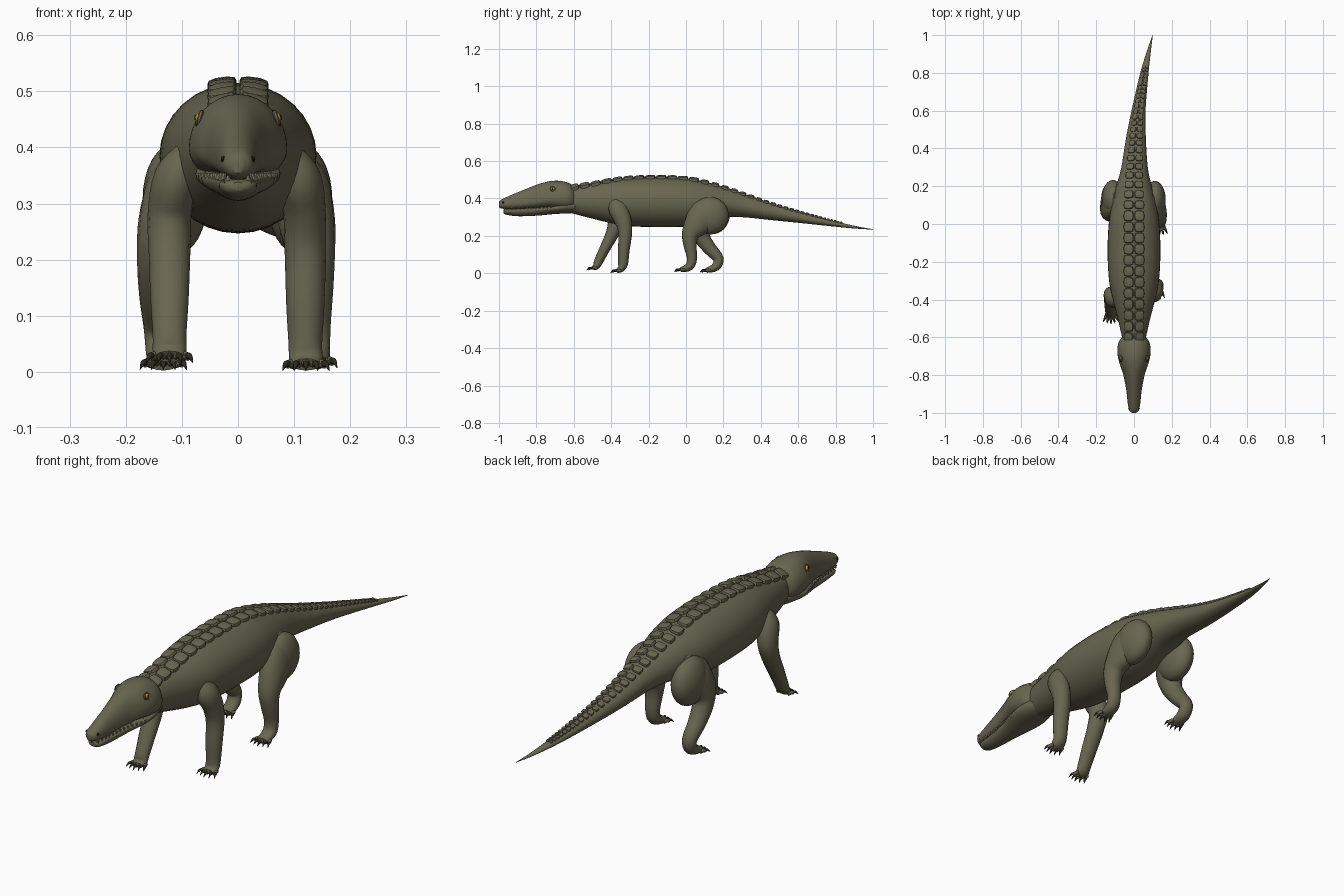
import bpy, bmesh, math
from mathutils import Vector, Matrix

cube = bpy.data.objects.get("Cube")
if cube:
    bpy.data.objects.remove(cube, do_unlink=True)


def material(name, rgb, rough=0.8):
    m = bpy.data.materials.new(name)
    m.use_nodes = True
    m.diffuse_color = (*rgb, 1)
    shader = m.node_tree.nodes["Principled BSDF"]
    shader.inputs["Base Color"].default_value = (*rgb, 1)
    shader.inputs["Roughness"].default_value = rough
    return m


SKIN = material("olive_skin", (0.14, 0.132, 0.08))
CLAW = material("dark_claw", (0.025, 0.023, 0.014))
EYE = material("amber_eye", (0.55, 0.28, 0.02))
BLACK = material("black_pupil", (0.01, 0.01, 0.008))
TOOTH = material("tan_tooth", (0.28, 0.25, 0.16))


def finish(name, bm, mat, angle=50):
    bmesh.ops.recalc_face_normals(bm, faces=bm.faces)
    mesh = bpy.data.meshes.new(name)
    bm.to_mesh(mesh)
    bm.free()
    mesh.materials.append(mat)
    ob = bpy.data.objects.new(name, mesh)
    bpy.context.collection.objects.link(ob)
    bpy.ops.object.select_all(action='DESELECT')
    ob.select_set(True)
    bpy.context.view_layer.objects.active = ob
    bpy.ops.object.shade_smooth_by_angle(angle=math.radians(angle))
    return ob


def smooth_keys(keys, steps):
    """Catmull-Rom samples through rows of numbers."""
    out, n = [], len(keys)
    for i in range(n - 1):
        rows = [keys[max(i - 1, 0)], keys[i], keys[i + 1], keys[min(i + 2, n - 1)]]
        for s in range(steps):
            t = s / steps
            out.append([b + 0.5 * t * (c - a + t * (2*a - 5*b + 4*c - d + t * (3*(b - c) + d - a)))
                        for a, b, c, d in zip(*rows)])
    out.append(list(keys[-1]))
    return out


def loft(bm, rings):
    rows = [[bm.verts.new(p) for p in r] for r in rings]
    n = len(rows[0])
    for a, b in zip(rows, rows[1:]):
        for i in range(n):
            j = (i + 1) % n
            bm.faces.new((a[i], a[j], b[j], b[i]))
    bm.faces.new(rows[0])
    bm.faces.new(rows[-1])


def trunk(name, keys, sides=32):
    """Loft along y; rows are y, centre x, half width, top, widest height, bottom."""
    rows, rings = smooth_keys(keys, 5), []
    for y, cx, w, top, mid, bot in rows:
        ring = []
        for k in range(sides):
            a = math.tau * k / sides
            s = math.sin(a)
            ring.append((cx + w * math.cos(a), y, mid + s * (top - mid if s > 0 else mid - bot)))
        rings.append(ring)
    bm = bmesh.new()
    loft(bm, rings)
    finish(name, bm, SKIN)
    return rows


def sample(rows, y):
    for a, b in zip(rows, rows[1:]):
        if a[0] <= y <= b[0]:
            t = (y - a[0]) / (b[0] - a[0])
            return [p + (q - p) * t for p, q in zip(a, b)]
    return rows[-1]


def tube(bm, keys, sides=16, steps=4):
    """Rounded limb; rows are x, y, z, radius across, radius fore and aft."""
    rows = smooth_keys(keys, steps)
    pts = [Vector(r[:3]) for r in rows]
    rings = []
    for i, r in enumerate(rows):
        along = (pts[min(i + 1, len(pts) - 1)] - pts[max(i - 1, 0)]).normalized()
        side = (Vector((1, 0, 0)) - along * along.x).normalized()
        fore = along.cross(side)
        rings.append([pts[i] + side * r[3] * math.cos(a) + fore * r[4] * math.sin(a)
                      for a in (math.tau * k / sides for k in range(sides))])
    loft(bm, rings)


def ball(bm, centre, size, segs=16):
    bmesh.ops.create_uvsphere(bm, u_segments=segs, v_segments=segs // 2, radius=1,
                              matrix=Matrix.Translation(centre) @ Matrix.Diagonal((*size, 1)))


# Torso and tail
torso = trunk("torso_and_tail", [
    (-.67, 0, .045, .45, .39, .335), (-.6, 0, .063, .468, .39, .318), (-.5, 0, .086, .482, .385, .292),
    (-.4, 0, .112, .5, .385, .268), (-.3, 0, .132, .511, .385, .252), (-.15, 0, .14, .515, .385, .247),
    (0, 0, .134, .509, .38, .25), (.1, 0, .118, .49, .378, .272), (.2, 0, .094, .463, .372, .298),
    (.3, .003, .07, .43, .36, .3), (.45, .01, .053, .378, .33, .285), (.6, .024, .037, .333, .3, .27),
    (.8, .055, .022, .278, .263, .249), (.92, .08, .01, .25, .244, .238), (1, .099, .001, .236, .235, .234)])

# Skull with upper jaw, and lower jaw
skull = trunk("skull", [
    (-1, 0, .01, .382, .37, .354), (-.985, 0, .026, .395, .37, .346), (-.94, 0, .034, .416, .37, .342),
    (-.88, 0, .041, .441, .375, .343), (-.8, 0, .056, .473, .385, .346), (-.74, 0, .076, .49, .395, .348),
    (-.69, 0, .087, .495, .398, .34), (-.64, 0, .085, .488, .398, .333), (-.61, 0, .072, .473, .395, .34),
    (-.585, 0, .045, .45, .39, .35)])
jaw = trunk("lower_jaw", [
    (-.977, 0, .012, .338, .331, .323), (-.96, 0, .031, .343, .333, .313), (-.9, 0, .037, .347, .335, .305),
    (-.8, 0, .05, .353, .34, .308), (-.7, 0, .074, .365, .35, .317), (-.63, 0, .071, .385, .36, .32),
    (-.57, 0, .05, .39, .36, .325)])

# Teeth along both jaws
bm = bmesh.new()
for i in range(13):
    y = -.972 + i * .021
    for side in (-1, 1):
        for rows, flip, z in ((skull, math.pi, .345), (jaw, 0, .35)):
            if flip == 0 and i % 3:
                continue
            x = side * sample(rows, y)[2] * .83
            bmesh.ops.create_cone(bm, cap_ends=True, segments=6, radius1=.0045, radius2=.0005, depth=.018,
                                  matrix=Matrix.Translation((x, y, z)) @ Matrix.Rotation(flip, 4, 'X'))
finish("teeth", bm, TOOTH)


# Eyes with lids, and nostrils
def on_skull(side, y, z):
    _, cx, w, top, mid, _ = sample(skull, y)
    return Vector((side * w * math.sqrt(max(0, 1 - ((z - mid) / (top - mid)) ** 2)), y, z))


eyes, pupils, lids, nostrils = (bmesh.new() for _ in range(4))
for side in (-1, 1):
    p = on_skull(side, -.712, .452)
    ball(eyes, p, (.008, .011, .010))
    ball(pupils, p + Vector((side * .0065, -.002, .001)), (.0025, .003, .006), 8)
    ring = []
    for k in range(16):
        a = math.tau * k / 16
        c = p + Vector((side * -.004 * math.sin(a), .014 * math.cos(a), .011 * math.sin(a)))
        ring.append([c + Vector((.004 * math.cos(b), .004 * math.sin(b) * math.cos(a), .004 * math.sin(b) * math.sin(a)))
                     for b in (math.tau * j / 6 for j in range(6))])
    loft(lids, ring + [ring[0]])
    ball(nostrils, on_skull(side, -.978, .379) * 1, (.004, .006, .006), 8)
finish("eyes", eyes, EYE)
finish("pupils", pupils, BLACK)
finish("eyelids", lids, SKIN)
finish("nostrils", nostrils, BLACK)

# Two rows of rounded square plates down the back and tail
bm = bmesh.new()
y = -.6
while y < .84:
    _, cx, w, top, mid, _ = sample(torso, y)
    slope = (sample(torso, y + .02)[3] - sample(torso, y - .02)[3]) / .04
    half = max(.006, .026 if y < .1 else .026 - (y - .1) * .026)
    off = min(half * 1.08, w * .55)
    drop = math.sqrt(1 - (off / w) ** 2)
    roll = math.atan((top - mid) * off / (w * w * drop))
    length = half * 1.06 if y < .1 else half * .85
    for side in (-1, 1):
        place = (Matrix.Translation((cx + side * off, y, mid + (top - mid) * drop))
                 @ Matrix.Rotation(math.atan(slope) + .06, 4, 'X') @ Matrix.Rotation(side * roll * .75, 4, 'Y'))
        rings = []
        for scale, h in ((.95, -.012), (1, .004), (.9, .009), (.5, .012)):
            h *= max(.5, half / .026)
            ring = []
            for k in range(16):
                c, s = math.cos(math.tau * k / 16), math.sin(math.tau * k / 16)
                f = scale / (c ** 4 + s ** 4) ** .25
                ring.append(place @ Vector((half * f * c, length * f * s, h)))
            rings.append(ring)
        loft(bm, rings)
    y += length * 2.12 if y < .1 else length * 2.5
finish("back_plates", bm, SKIN, 40)


# Legs, each with five toes and claws
def leg(name, keys, thigh=None):
    bm, claws = bmesh.new(), bmesh.new()
    tube(bm, keys)
    if thigh:
        ball(bm, thigh, (.058, .098, .1), 32)
    x, y, z = keys[-1][:3]
    for i in range(-2, 3):
        a = i * .22
        d = Vector((math.sin(a), -math.cos(a), 0))
        p = Vector((x + i * .011, y + .012 + abs(i) * .004, z))
        row = lambda dist, dz, r: (*(p + d * dist + Vector((0, 0, dz))), r, r)
        tube(bm, [row(0, 0, .009), row(.014, .002, .008), row(.026, -.002, .006)], 8, 2)
        tube(claws, [row(.022, .001, .0065), row(.033, .001, .005), row(.046, -.011, .0006)], 8, 3)
    finish(name, bm, SKIN)
    finish(name + "_claws", claws, CLAW)


leg("left_front_leg", [
    (.085, -.375, .385, .03, .035), (.108, -.365, .345, .04, .05), (.118, -.34, .29, .038, .046),
    (.12, -.325, .22, .037, .037), (.12, -.333, .12, .034, .031), (.12, -.337, .05, .03, .026),
    (.121, -.35, .022, .03, .018), (.121, -.37, .013, .026, .011)])
leg("right_front_leg", [
    (-.085, -.4, .385, .03, .035), (-.11, -.395, .345, .04, .05), (-.122, -.375, .28, .039, .044),
    (-.122, -.395, .21, .037, .035), (-.122, -.435, .13, .034, .028), (-.122, -.467, .065, .03, .024),
    (-.122, -.48, .038, .03, .018), (-.122, -.498, .027, .026, .011)])
leg("left_hind_leg", [
    (.07, .14, .39, .04, .06), (.105, .11, .33, .055, .085), (.122, .065, .27, .051, .075),
    (.13, .025, .21, .043, .048), (.134, .022, .15, .036, .035), (.135, .032, .08, .03, .027),
    (.135, .018, .036, .029, .023), (.135, -.03, .018, .028, .013)], (.11, .13, .308))
leg("right_hind_leg", [
    (-.07, .15, .39, .04, .06), (-.105, .12, .33, .055, .085), (-.128, .08, .265, .05, .07),
    (-.138, .082, .2, .042, .046), (-.14, .125, .135, .036, .036), (-.138, .173, .078, .03, .028),
    (-.135, .158, .034, .029, .023), (-.133, .108, .015, .028, .013)], (-.112, .135, .308))
